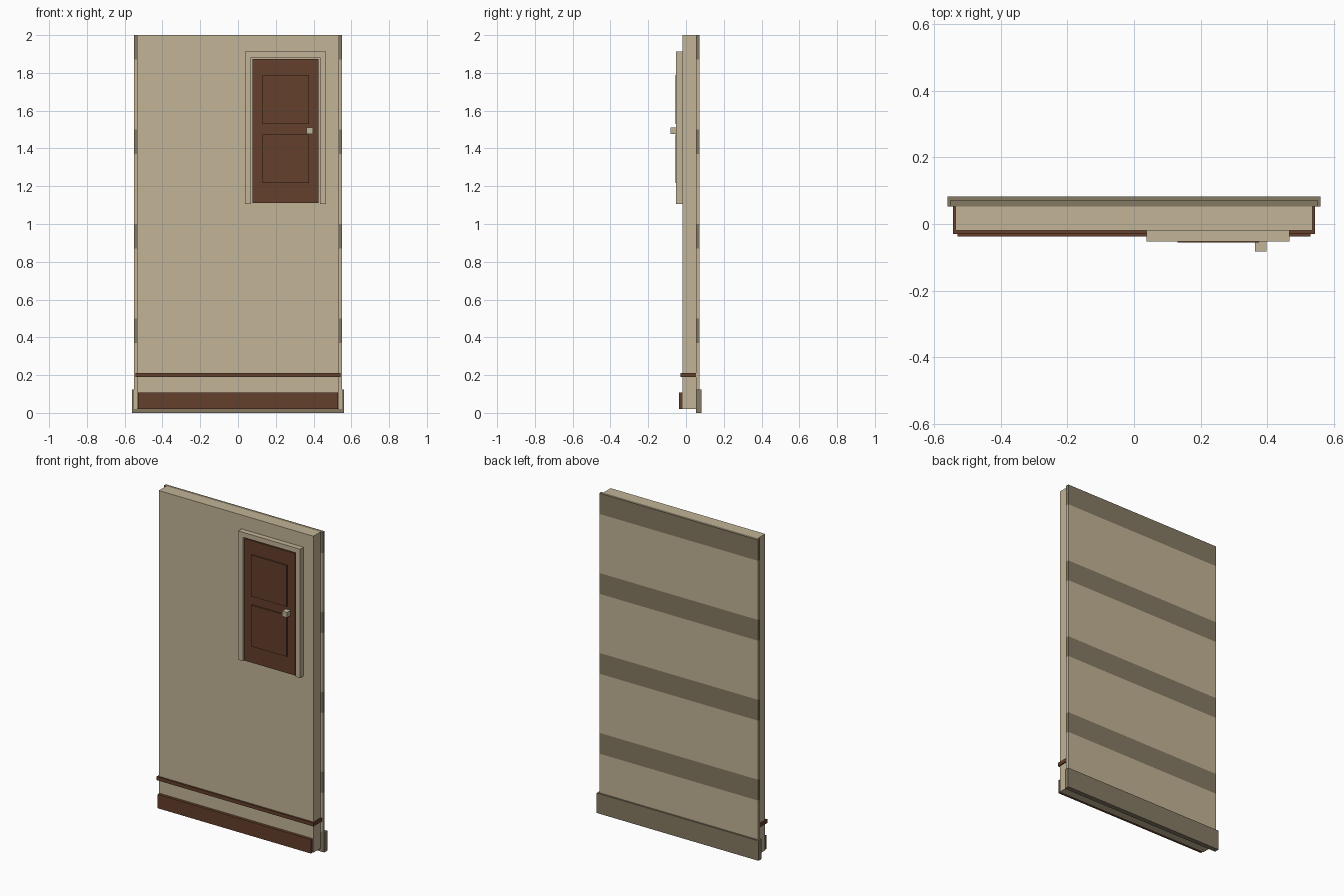
import bpy, bmesh
from mathutils import Vector

if "Cube" in bpy.data.objects:
    bpy.data.objects.remove(bpy.data.objects["Cube"])


def material(name, rgb):
    m = bpy.data.materials.new(name)
    m.diffuse_color = (*rgb, 1)
    m.use_nodes = True
    m.node_tree.nodes["Principled BSDF"].inputs["Base Color"].default_value = m.diffuse_color
    return m


TAN = material("tan plaster", (0.539, 0.451, 0.305))
BROWN = material("dark brown wood", (0.127, 0.050, 0.024))
GREY = material("grey brown siding", (0.235, 0.195, 0.127))


def finish(name, bm, *mats):
    me = bpy.data.meshes.new(name)
    bm.to_mesh(me)
    bm.free()
    for m in mats:
        me.materials.append(m)
    ob = bpy.data.objects.new(name, me)
    bpy.context.collection.objects.link(ob)
    return ob


def box_bm(x, y, z):
    bm = bmesh.new()
    bmesh.ops.create_cube(bm, size=1)
    for v in bm.verts:
        v.co = Vector([(r[0] + r[1]) / 2 + c * (r[1] - r[0])
                       for c, r in zip(v.co, (x, y, z))])
    return bm


def box(name, x, y, z, mat):
    return finish(name, box_bm(x, y, z), mat)


# Wall core
box("wall", (-0.535, 0.535), (-0.019, 0.053), (0.02, 2.0), TAN)

# Outer siding, cut into bands coloured by height
bm = box_bm((-0.55, 0.55), (0.053, 0.072), (0.02, 2.0))
for i in range(4):
    for z in (0.5 * i + 0.37, 0.5 * i + 0.5):
        if z < 1.99:
            bmesh.ops.bisect_plane(bm, geom=bm.verts[:] + bm.edges[:] + bm.faces[:],
                                   plane_co=(0, 0, z), plane_no=(0, 0, 1))
for f in bm.faces:
    f.material_index = int((f.calc_center_median().z - 0.001) % 0.5 > 0.37)
finish("back_siding", bm, TAN, GREY)

# Foundation strip on the back
box("back_base_board", (-0.56, 0.56), (0.053, 0.083), (0.0, 0.125), GREY)

# Front skirting and the rail wrapping the sides
box("skirting_board", (-0.53, 0.53), (-0.037, -0.019), (0.02, 0.107), BROWN)
box("rail", (-0.543, 0.543), (-0.03, 0.053), (0.19, 0.212), BROWN)

# Door frame: one inverted U profile, extruded
bm = bmesh.new()
profile = [(0.038, 1.107), (0.038, 1.913), (0.467, 1.913), (0.467, 1.107),
           (0.434, 1.107), (0.434, 1.882), (0.070, 1.882), (0.070, 1.107)]
face = bm.faces.new([bm.verts.new((x, -0.019, z)) for x, z in profile])
ext = bmesh.ops.extrude_face_region(bm, geom=[face])
for v in ext["geom"]:
    if isinstance(v, bmesh.types.BMVert):
        v.co.y = -0.052
bmesh.ops.recalc_face_normals(bm, faces=bm.faces[:])
finish("door_frame", bm, TAN)

# Door leaf, two raised panels and the knob
box("door", (0.077, 0.427), (-0.046, -0.019), (1.11, 1.873), BROWN)
for name, z in (("lower", (1.217, 1.475)), ("upper", (1.53, 1.788))):
    box(name + "_door_panel", (0.13, 0.375), (-0.056, -0.046), z, BROWN)
box("door_knob", (0.363, 0.397), (-0.083, -0.046), (1.477, 1.51), TAN)
